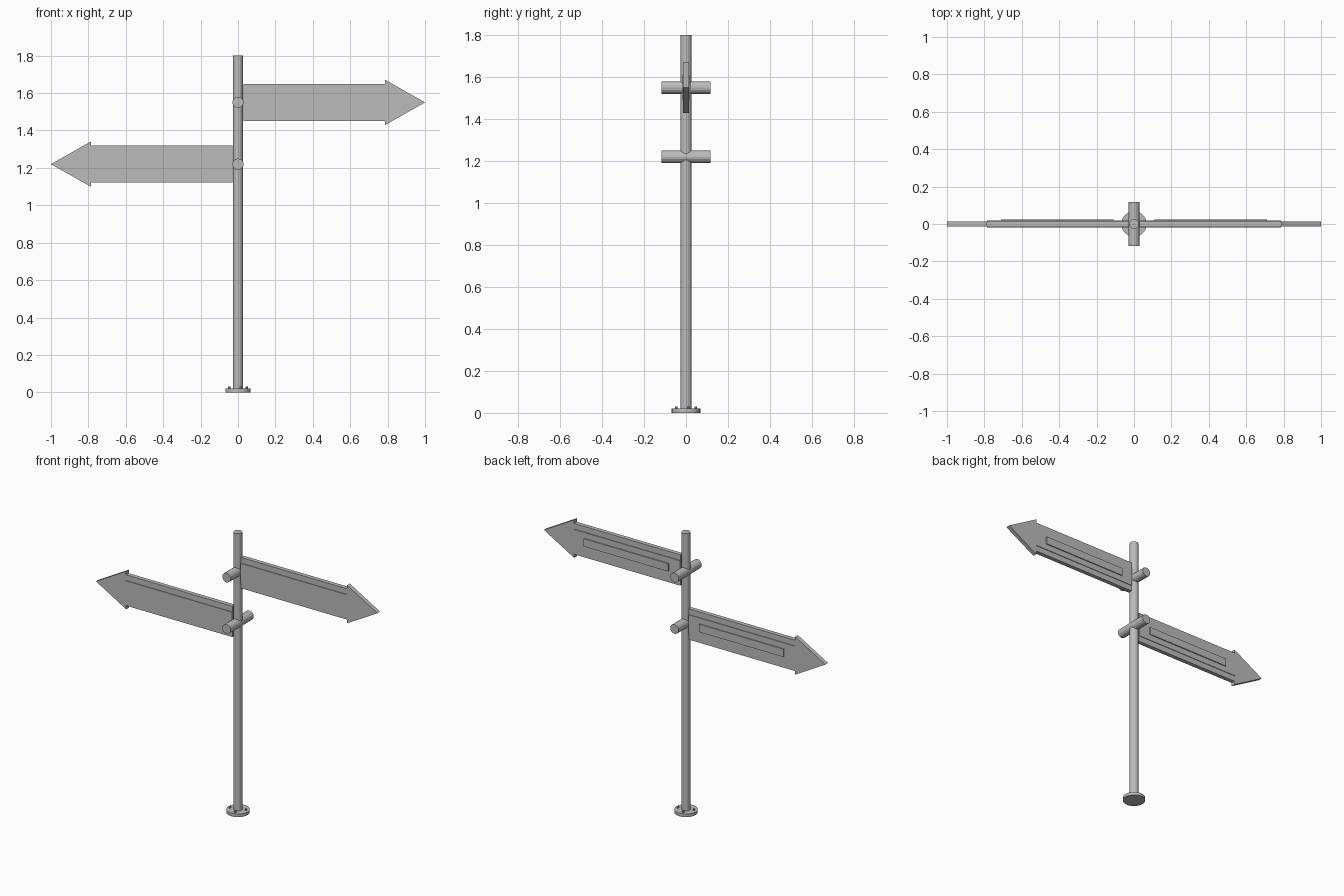
import bpy, math
from mathutils import Matrix

cube = bpy.data.objects.get("Cube")
if cube:
    bpy.data.objects.remove(cube, do_unlink=True)

grey = bpy.data.materials.new("galvanised_grey")
grey.use_nodes = True
COLOUR = (0.5, 0.5, 0.5, 1)
grey.diffuse_color = COLOUR
grey.node_tree.nodes["Principled BSDF"].inputs["Base Color"].default_value = COLOUR


def finish(name):
    ob = bpy.context.object
    ob.name = name
    ob.data.materials.append(grey)
    return ob


def cylinder(name, radius, depth, location, sides=16, along_y=False):
    tilt = math.pi / 2 if along_y else 0
    bpy.ops.mesh.primitive_cylinder_add(vertices=sides, radius=radius, depth=depth,
                                        location=location, rotation=(tilt, 0, 0))
    return finish(name)


def box(name, x0, x1, y0, y1, half_height, z):
    bpy.ops.mesh.primitive_cube_add(size=1)
    ob = finish(name)
    ob.data.transform(Matrix.Translation(((x0 + x1) / 2, (y0 + y1) / 2, z))
                      @ Matrix.Diagonal((abs(x1 - x0), y1 - y0, 2 * half_height, 1)))
    return ob


def arrow_head(name, side, z):
    # Triangular prism pointing outwards
    outline = [(0.785, -0.122), (1.0, 0), (0.785, 0.122)]
    verts = [(side * x, y, z + h) for y in (-0.0135, 0.0135) for x, h in outline]
    faces = [(0, 1, 2), (5, 4, 3), (0, 3, 4, 1), (1, 4, 5, 2), (2, 5, 3, 0)]
    if side < 0:
        faces = [f[::-1] for f in faces]
    mesh = bpy.data.meshes.new(name)
    mesh.from_pydata(verts, [], faces)
    mesh.materials.append(grey)
    ob = bpy.data.objects.new(name, mesh)
    bpy.context.collection.objects.link(ob)


# Post on its round foot
cylinder("post", 0.026, 1.79, (0, 0, 0.905))
cylinder("base_plate", 0.068, 0.02, (0, 0, 0.01), 32)

# Anchor bolts
for i in range(4):
    a = math.radians(16 + 90 * i)
    cylinder(f"anchor_bolt_{i + 1}", 0.006, 0.022,
             (0.049 * math.cos(a), 0.049 * math.sin(a), 0.02), 8)

# Two direction boards, each with a clamp, raised panels and a back rail
for label, side, z in (("upper", 1, 1.55), ("lower", -1, 1.22)):
    cylinder(f"{label}_clamp", 0.03, 0.234, (0, 0, z), 16, True)
    box(f"{label}_board", side * 0.03, side * 0.785, -0.0135, 0.0135, 0.099, z)
    box(f"{label}_panel", side * 0.03, side * 0.785, -0.0175, 0.0175, 0.0625, z)
    box(f"{label}_back_rail", side * 0.11, side * 0.71, 0.0, 0.024, 0.025, z)
    arrow_head(f"{label}_arrow_head", side, z)
